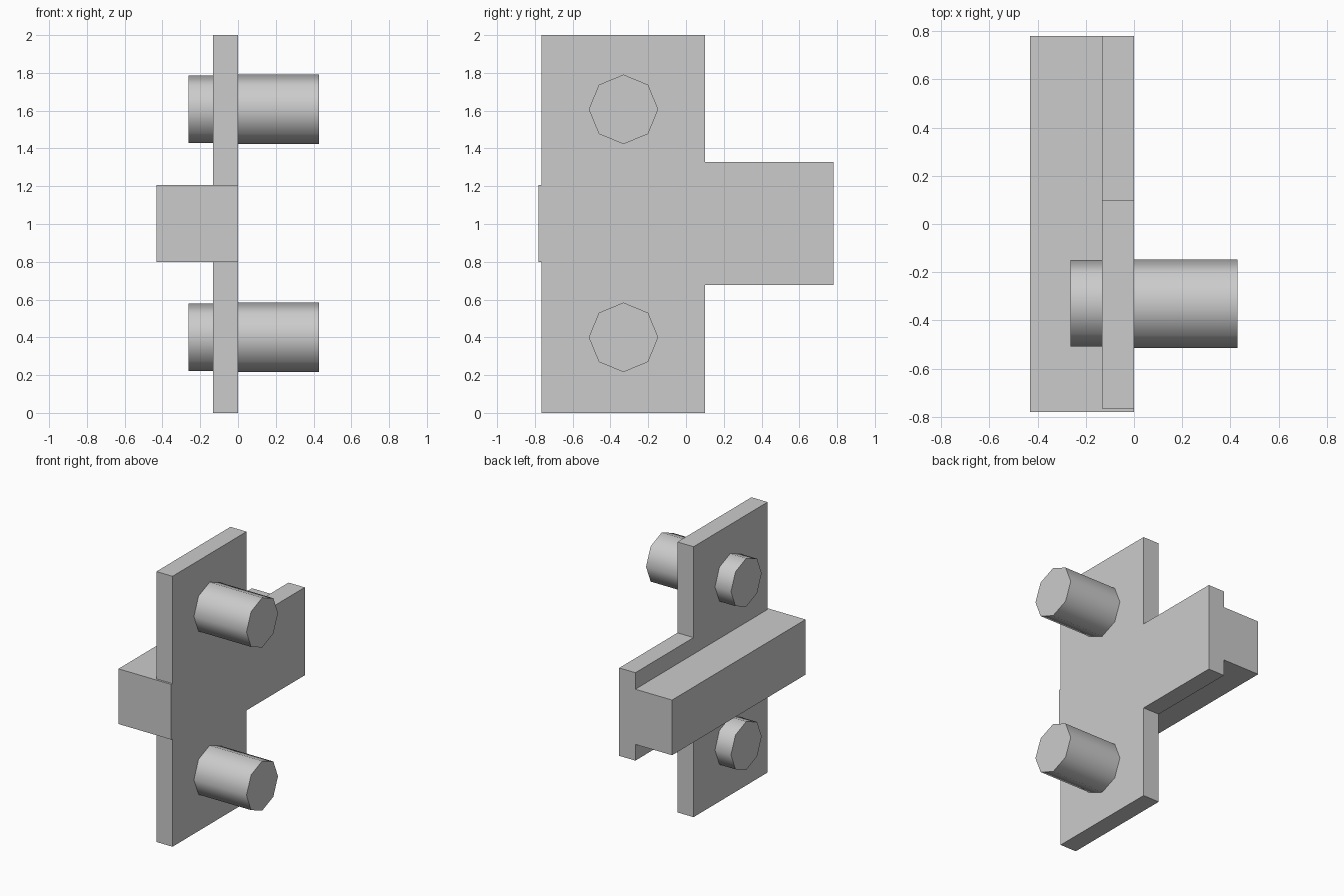
import bpy, bmesh
from math import sin, cos, pi, radians

if "Cube" in bpy.data.objects:
    bpy.data.objects.remove(bpy.data.objects["Cube"])


def prism(name, profile, x0, x1, smooth=False):
    """Extrude a (y, z) profile along x."""
    bm = bmesh.new()
    face = bm.faces.new([bm.verts.new((x0, y, z)) for y, z in profile])
    ext = bmesh.ops.extrude_face_region(bm, geom=[face])
    for v in ext["geom"]:
        if isinstance(v, bmesh.types.BMVert):
            v.co.x = x1
    bmesh.ops.recalc_face_normals(bm, faces=bm.faces[:])
    mesh = bpy.data.meshes.new(name)
    bm.to_mesh(mesh)
    bm.free()
    obj = bpy.data.objects.new(name, mesh)
    bpy.context.collection.objects.link(obj)
    if smooth:
        bpy.ops.object.select_all(action='DESELECT')
        obj.select_set(True)
        bpy.context.view_layer.objects.active = obj
        bpy.ops.object.shade_smooth_by_angle(angle=radians(60))
    return obj


def octagon(cy, cz, r):
    return [(cy + r * cos(k * pi / 4), cz + r * sin(k * pi / 4)) for k in range(8)]


# T-shaped back plate
prism("plate", [(-0.765, 0), (0.10, 0), (0.10, 0.678), (0.78, 0.678),
                (0.78, 1.328), (0.10, 1.328), (0.10, 2), (-0.765, 2)], -0.132, 0)

# Horizontal bar through the plate
prism("cross_bar", [(-0.78, 0.798), (0.78, 0.798), (0.78, 1.206), (-0.78, 1.206)],
      -0.432, 0)

# Octagonal pegs and their slightly narrower heads on the other side
for label, z in (("lower", 0.40), ("upper", 1.607)):
    prism(label + "_peg", octagon(-0.331, z, 0.184), 0, 0.43, True)
    prism(label + "_peg_head", octagon(-0.329, z, 0.179), -0.263, -0.132, True)
